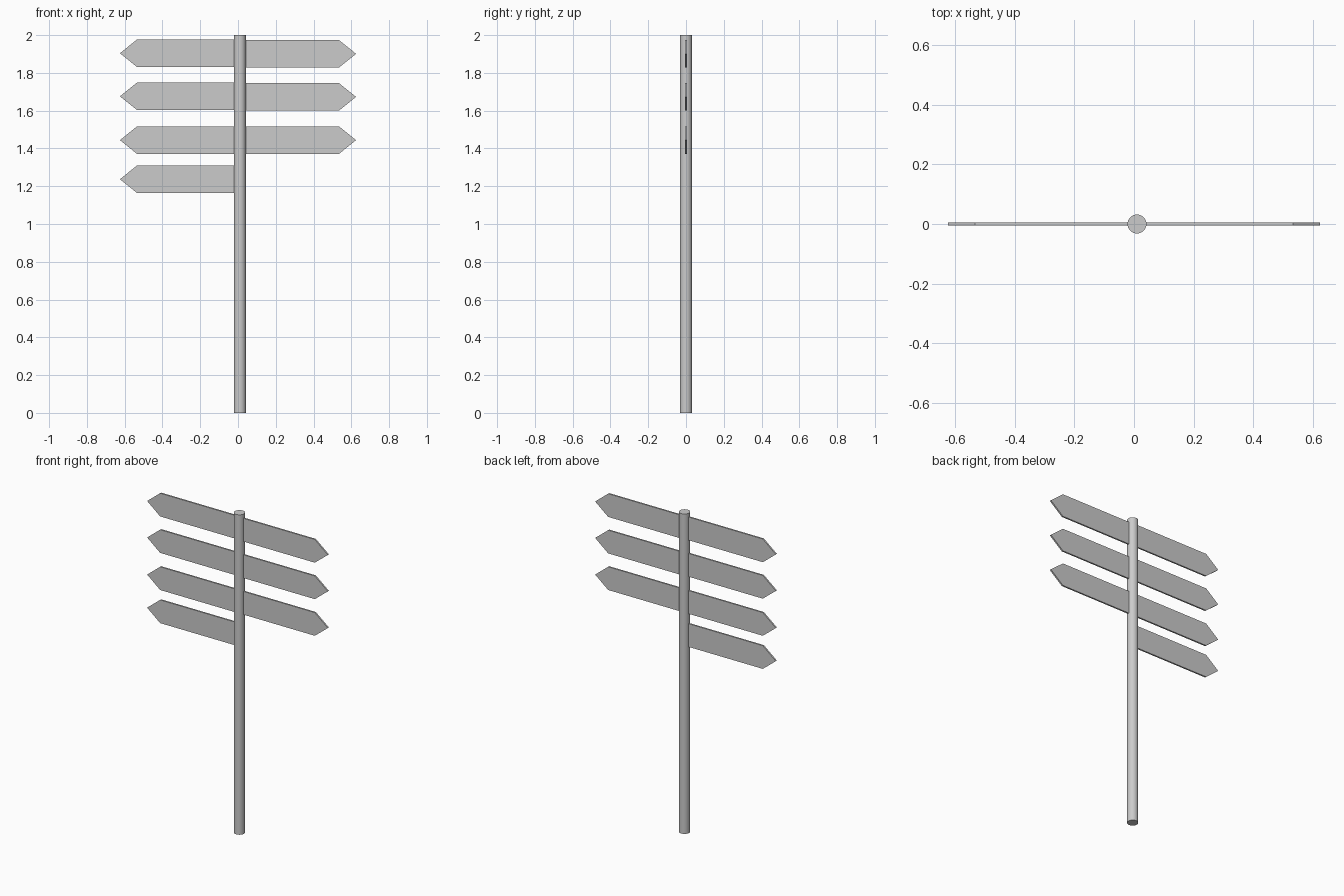
import bpy, bmesh

if "Cube" in bpy.data.objects:
    bpy.data.objects.remove(bpy.data.objects["Cube"])

POST_X, POST_R, HEIGHT = 0.01, 0.032, 2.0
THICK, HALF_H = 0.01, 0.0725


def make_board(name, side, z):
    """Pointed board; side is -1 (left) or 1 (right)."""
    root = POST_X + side * 0.026
    profile = [(root, -HALF_H), (side * 0.535, -HALF_H), (side * 0.625, 0),
               (side * 0.535, HALF_H), (root, HALF_H)]
    bm = bmesh.new()
    face = bm.faces.new([bm.verts.new((x, -THICK / 2, z + h)) for x, h in profile])
    ext = bmesh.ops.extrude_face_region(bm, geom=[face])
    moved = [v for v in ext["geom"] if isinstance(v, bmesh.types.BMVert)]
    bmesh.ops.translate(bm, verts=moved, vec=(0, THICK, 0))
    # the front cap must remain so the board is a closed solid
    if not face.is_valid or len(bm.faces) < 7:
        bmesh.ops.holes_fill(bm, edges=bm.edges[:])
    bmesh.ops.recalc_face_normals(bm, faces=bm.faces[:])
    mesh = bpy.data.meshes.new(name)
    bm.to_mesh(mesh)
    bm.free()
    obj = bpy.data.objects.new(name, mesh)
    bpy.context.collection.objects.link(obj)


# Round post
bpy.ops.mesh.primitive_cylinder_add(vertices=32, radius=POST_R, depth=HEIGHT,
                                    location=(POST_X, 0, HEIGHT / 2))
bpy.context.object.name = "post"
bpy.ops.object.shade_smooth_by_angle()

# Direction boards, four on the left and three on the right
for i, z in enumerate((1.904, 1.676, 1.444, 1.237)):
    make_board(f"left_board_{i + 1}", -1, z)
for i, z in enumerate((1.901, 1.673, 1.444)):
    make_board(f"right_board_{i + 1}", 1, z)
